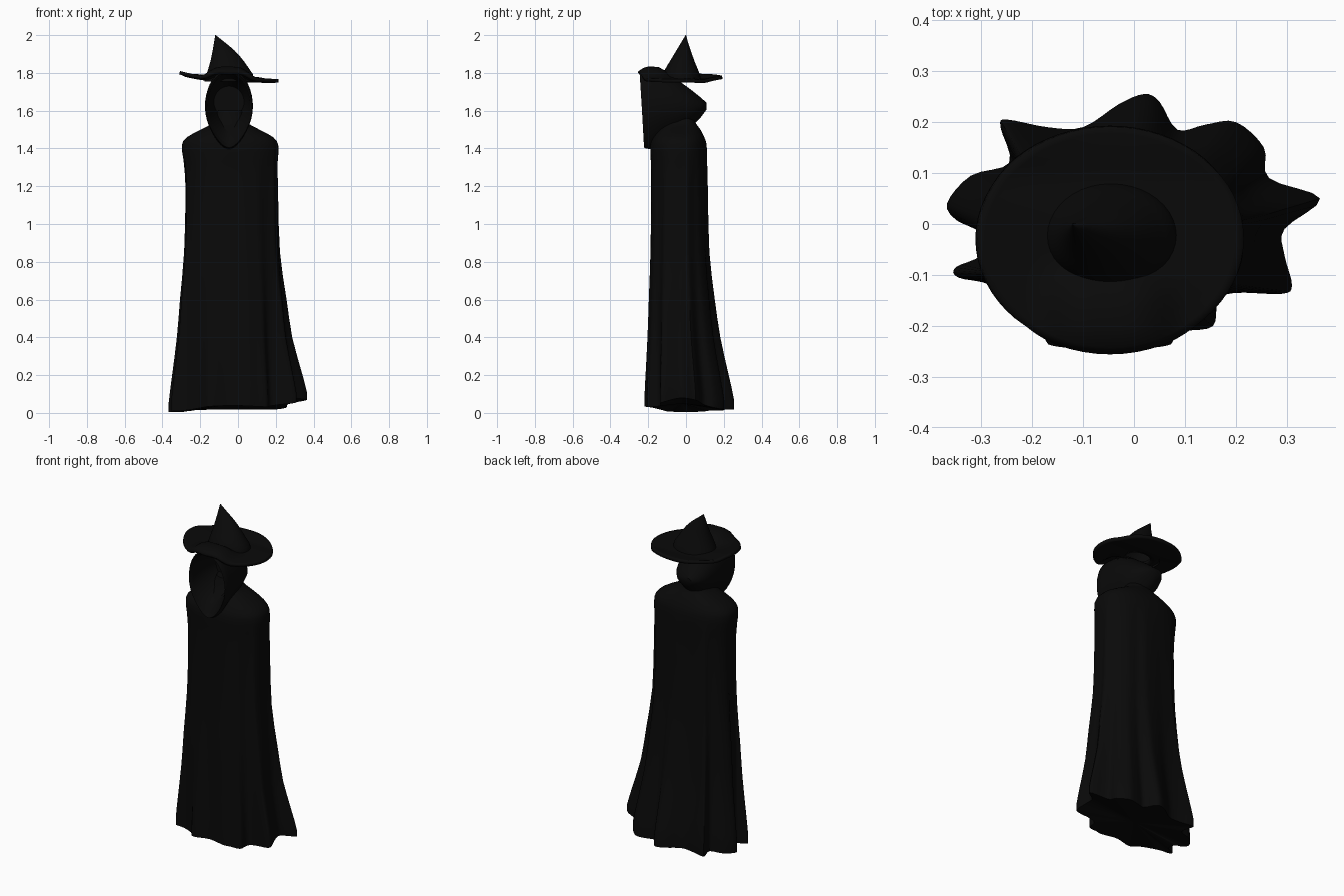
import bpy, bmesh, math

if "Cube" in bpy.data.objects:
    bpy.data.objects.remove(bpy.data.objects["Cube"])

def material(name, v):
    m = bpy.data.materials.new(name)
    m.diffuse_color = (v, v, v, 1)
    m.use_nodes = True
    m.node_tree.nodes["Principled BSDF"].inputs["Base Color"].default_value = m.diffuse_color
    return m

black = material("black cloth", 0.0028)

def loft(name, rings, cap_start=False, cap_end=False, angle=50):
    """Skin a list of equal-length point rings."""
    bm = bmesh.new()
    rows = [[bm.verts.new(p) for p in r] for r in rings]
    n = len(rows[0])
    for a, b in zip(rows, rows[1:]):
        for i in range(n):
            j = (i + 1) % n
            bm.faces.new((a[i], a[j], b[j], b[i]))
    if cap_start:
        bm.faces.new(rows[0])
    if cap_end:
        bm.faces.new(rows[-1])
    bmesh.ops.recalc_face_normals(bm, faces=bm.faces)
    me = bpy.data.meshes.new(name)
    bm.to_mesh(me)
    bm.free()
    me.materials.append(black)
    ob = bpy.data.objects.new(name, me)
    bpy.context.collection.objects.link(ob)
    bpy.context.view_layer.objects.active = ob
    ob.select_set(True)
    bpy.ops.object.shade_smooth_by_angle(angle=math.radians(angle))
    ob.select_set(False)
    return ob

def interp(table, t):
    """Smooth interpolation of rows (key, values...) with rising keys."""
    t = min(max(t, table[0][0]), table[-1][0])
    k = max(i for i in range(len(table) - 1) if table[i][0] <= t)
    p1, p2 = table[k], table[k + 1]
    p0, p3 = table[max(k - 1, 0)], table[min(k + 2, len(table) - 1)]
    h = p2[0] - p1[0]
    u = (t - p1[0]) / h
    out = []
    for c in range(1, len(p1)):
        m1 = (p2[c] - p0[c]) / (p2[0] - p0[0]) * h
        m2 = (p3[c] - p1[c]) / (p3[0] - p1[0]) * h
        out.append((2*u**3 - 3*u**2 + 1) * p1[c] + (u**3 - 2*u**2 + u) * m1
                   + (3*u**2 - 2*u**3) * p2[c] + (u**3 - u**2) * m2)
    return out

# Cloak: wavy hem outline blended up into a plain oval body
HEM = [(.365, .05), (.265, .09), (.255, .15), (.20, .20), (.14, .195), (.085, .185),
       (.05, .24), (.02, .255), (-.03, .235), (-.10, .19), (-.17, .19), (-.25, .205),
       (-.262, .19), (-.245, .12), (-.32, .095), (-.367, .04), (-.345, .005),
       (-.305, -.01), (-.30, -.06), (-.35, -.085), (-.345, -.105), (-.28, -.12),
       (-.20, -.17), (-.15, -.22), (-.05, -.205), (.05, -.22), (.10, -.21),
       (.155, -.20), (.165, -.15), (.20, -.135), (.29, -.137), (.31, -.12),
       (.295, -.06), (.295, -.01)]
SUB = 4
outline = []
for i in range(len(HEM)):
    q = [HEM[(i + d) % len(HEM)] for d in (-1, 0, 1, 2)]
    for s in range(SUB):
        u = s / SUB
        outline.append([0.5 * (2*q[1][c] + (q[2][c] - q[0][c]) * u
                        + (2*q[0][c] - 5*q[1][c] + 4*q[2][c] - q[3][c]) * u*u
                        + (3*q[1][c] - q[0][c] - 3*q[2][c] + q[3][c]) * u**3) for c in (0, 1)])

# z, centre x, centre y, half width, half depth, amount of hem shape
BODY = [(0.0, -.037, -.045, .243, .145, 1.0), (.05, -.037, -.045, .243, .145, 1.0),
        (.20, -.037, -.045, .243, .145, .80), (.40, -.037, -.045, .243, .145, .53),
        (.60, -.037, -.045, .243, .143, .35), (.85, -.037, -.043, .236, .141, .17),
        (1.20, -.037, -.042, .233, .139, .12), (1.33, -.040, -.040, .246, .145, .05),
        (1.42, -.042, -.040, .255, .149, 0), (1.46, -.042, -.038, .228, .135, 0),
        (1.50, -.042, -.034, .155, .110, 0), (1.54, -.042, -.030, .085, .078, 0),
        (1.60, -.042, -.030, .065, .060, 0)]
levels = [0, .05, .12, .2, .3, .4, .5, .6, .72, .85, 1, 1.1, 1.2, 1.27, 1.33, 1.38,
          1.42, 1.44, 1.46, 1.48, 1.5, 1.52, 1.54, 1.6]
rings = []
for z in levels:
    cx, cy, rx, ry, w = interp(BODY, z)
    ring = []
    for x, y in outline:
        a = math.atan2((y + .02) / .22, (x + .03) / .33)
        c, s = math.cos(a), math.sin(a)
        ex = cx + rx * math.copysign(abs(c) ** .85, c)
        ey = cy + ry * math.copysign(abs(s) ** .85, s)
        hem = .004 + .075 * max(0, c) ** 5 + .035 * max(0, -s) ** 2 + .015 * max(0, s) ** 2
        zz = z + hem * max(0, 1 - z / .4)
        ring.append((ex + (x - ex) * w, ey + (y - ey) * w, zz))
    rings.append(ring)
# Underside of the cloak, hollowed slightly toward the middle
under = [[(-.02 + (x + .02) * k, -.02 + (y + .02) * k, z * k + .05 * (1 - k)) for x, y, z in rings[0]]
         for k in (.05, .4, .75)]
loft("cloak", under + rings, cap_start=True, cap_end=True)

# Hood: pointed oval sections running from the face opening to a peak at the back
def hood_ring(y, top, bottom, hw, lean=0.0, cx=-.048, n=40):
    zc = bottom + (top - bottom) * .53
    ring = []
    for i in range(n):
        a = 2 * math.pi * i / n
        c, s = math.cos(a), math.sin(a)
        x = hw * (c if s > 0 else c * (1 - .28 * s * s))
        z = zc + (top - zc if s > 0 else zc - bottom) * s
        ring.append((cx + x, y - lean * s, z))
    return ring

loft("hood", [hood_ring(-.215, 1.795, 1.425, .112, .012),
              hood_ring(-.234, 1.808, 1.405, .122, .012),
              hood_ring(-.225, 1.818, 1.40, .127, .012),
              hood_ring(-.19, 1.822, 1.395, .126, .01),
              hood_ring(-.13, 1.812, 1.43, .123),
              hood_ring(-.04, 1.76, 1.475, .120, 0, -.05),
              hood_ring(.03, 1.708, 1.515, .100, 0, -.056),
              hood_ring(.075, 1.672, 1.56, .074, 0, -.064),
              hood_ring(.108, 1.643, 1.605, .040, 0, -.07)], cap_end=True)
loft("hood_lining", [hood_ring(-.215, 1.795, 1.425, .112, .012),
                     hood_ring(-.17, 1.785, 1.48, .104),
                     hood_ring(-.10, 1.765, 1.52, .095),
                     hood_ring(-.03, 1.73, 1.55, .080)], cap_end=True)

# Hat brim: wavy oval, arched over the front of the hood with a drooping lip
def brim_z(x, y):
    dx = x + .048
    f = min(max((-.05 - y) / .11, 0), 1)
    lip = max(0, (-.195 - y) / .05)
    side = .035 if dx < 0 else -.008
    arch = .058 * f * f * (3 - 2 * f) * math.exp(-(dx / .11) ** 4)
    return (1.766 + side * (dx / .26) ** 2 + arch - .022 * lip ** 2
            - .008 * math.exp(-((y - .09) / .04) ** 2) + .010 * max(0, y / .19) ** 2)

rings = []
for k in (.30, .42, .54, .66, .78, .86, .94, 1.0):
    ring = []
    for i in range(64):
        a = 2 * math.pi * i / 64
        x = -.047 + .262 * k * math.cos(a)
        y = -.029 + .221 * k * math.sin(a)
        ring.append((x, y, brim_z(x, y)))
    rings.append(ring)
brim = loft("hat_brim", rings)
mod = brim.modifiers.new("thickness", "SOLIDIFY")
mod.thickness = .018
mod.offset = 0

# Hat crown: bent cone; z, x min, x max, y min, y max
CROWN = [(1.755, -.178, .084, -.125, .082), (1.79, -.168, .080, -.120, .074),
         (1.82, -.158, .060, -.110, .062), (1.87, -.144, .025, -.080, .042),
         (1.92, -.134, -.020, -.050, .025), (1.96, -.127, -.068, -.026, .011),
         (2.0, -.121, -.118, -.002, .001)]
rings = []
for i in range(13):
    z = 1.755 + .245 * i / 12
    x0, x1, y0, y1 = interp(CROWN, z)
    rings.append([((x0 + x1) / 2 + (x1 - x0) / 2 * math.cos(2 * math.pi * j / 40),
                   (y0 + y1) / 2 + (y1 - y0) / 2 * math.sin(2 * math.pi * j / 40), z)
                  for j in range(40)])
loft("hat_crown", rings, cap_end=True)
